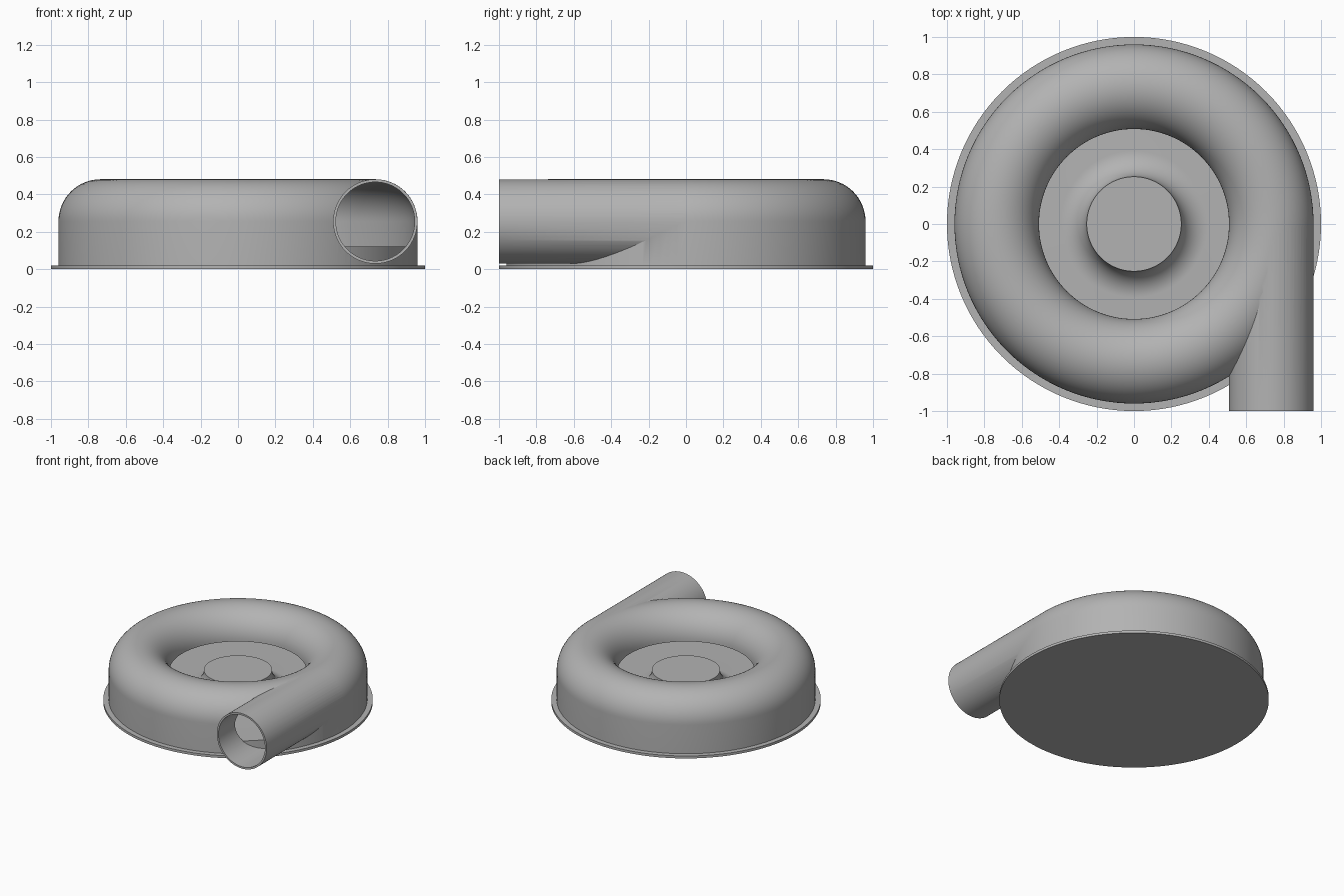
import bpy
import bmesh
import math
from mathutils import Matrix

if "Cube" in bpy.data.objects:
    bpy.data.objects.remove(bpy.data.objects["Cube"])

grey = bpy.data.materials.new("cast grey")
grey.use_nodes = True
COLOR = (0.45, 0.45, 0.45, 1)
grey.diffuse_color = COLOR
grey.node_tree.nodes["Principled BSDF"].inputs["Base Color"].default_value = COLOR

SEGMENTS = 128
TUBE_R, TUBE_Z = 0.734, 0.255   # centre of the volute tube
OUTER, INNER = 0.226, 0.211     # tube radii outside and inside


def finish(name, bm):
    bmesh.ops.remove_doubles(bm, verts=bm.verts, dist=1e-5)
    bmesh.ops.recalc_face_normals(bm, faces=bm.faces)
    mesh = bpy.data.meshes.new(name)
    bm.to_mesh(mesh)
    bm.free()
    obj = bpy.data.objects.new(name, mesh)
    bpy.context.collection.objects.link(obj)
    mesh.materials.append(grey)
    return obj


def lathe(name, profile, closed=False):
    """Spin (radius, z) points around the z axis."""
    bm = bmesh.new()
    verts = [bm.verts.new((r, 0, z)) for r, z in profile]
    pairs = list(zip(verts, verts[1:]))
    if closed:
        pairs.append((verts[-1], verts[0]))
    edges = [bm.edges.new(p) for p in pairs]
    bmesh.ops.spin(bm, geom=verts + edges, cent=(0, 0, 0), axis=(0, 0, 1),
                   angle=2 * math.pi, steps=SEGMENTS)
    return finish(name, bm)


def pipe(name, radius, front, back):
    """Solid cylinder along y at the tube centre."""
    bm = bmesh.new()
    place = (Matrix.Translation((TUBE_R, (front + back) / 2, TUBE_Z))
             @ Matrix.Rotation(math.pi / 2, 4, "X"))
    bmesh.ops.create_cone(bm, cap_ends=True, segments=96, radius1=radius,
                          radius2=radius, depth=back - front, matrix=place)
    return finish(name, bm)


def arc(cx, cz, radius, start, end, steps):
    angles = [math.radians(start + (end - start) * i / steps) for i in range(steps + 1)]
    return [(cx + radius * math.cos(a), cz + radius * math.sin(a)) for a in angles]


def combine(target, tool, operation):
    mod = target.modifiers.new("cut", "BOOLEAN")
    mod.operation = operation
    mod.solver = "EXACT"
    mod.object = tool
    bpy.context.view_layer.objects.active = target
    bpy.ops.object.modifier_apply(modifier=mod.name)
    bpy.data.objects.remove(tool)


def smooth(obj):
    bpy.ops.object.select_all(action="DESELECT")
    obj.select_set(True)
    bpy.context.view_layer.objects.active = obj
    bpy.ops.object.shade_smooth_by_angle(angle=math.radians(30))


# Volute housing: rounded ring with a tangential outlet pipe
dome = arc(TUBE_R, TUBE_Z, OUTER, 0, 180, 32)
housing = lathe("volute_housing",
                [(TUBE_R + OUTER, 0.01)] + dome + [(TUBE_R - OUTER, 0.01)], closed=True)
combine(housing, pipe("outlet", OUTER - 0.0005, -1, 0), "UNION")

# Hollow inside, open towards the middle below the lip
hollow = arc(TUBE_R, TUBE_Z, INNER, 0, 180, 32)
cavity = lathe("cavity", [(TUBE_R + INNER, -0.05)] + hollow
               + [(0.4, TUBE_Z), (0.4, -0.05)], closed=True)
combine(housing, cavity, "DIFFERENCE")
combine(housing, pipe("bore", INNER - 0.0005, -1.1, -0.003), "DIFFERENCE")
smooth(housing)

# Floor with a filleted hub
fillet = arc(0.393, 0.26, 0.14, 180, 270, 16)
smooth(lathe("floor_and_hub", [(0, 0.26)] + fillet
             + [(0.95, 0.12), (0.95, 0.015), (0, 0.015)]))

# Base flange
smooth(lathe("base_flange", [(0, 0.02), (1, 0.02), (1, 0), (0, 0)]))
